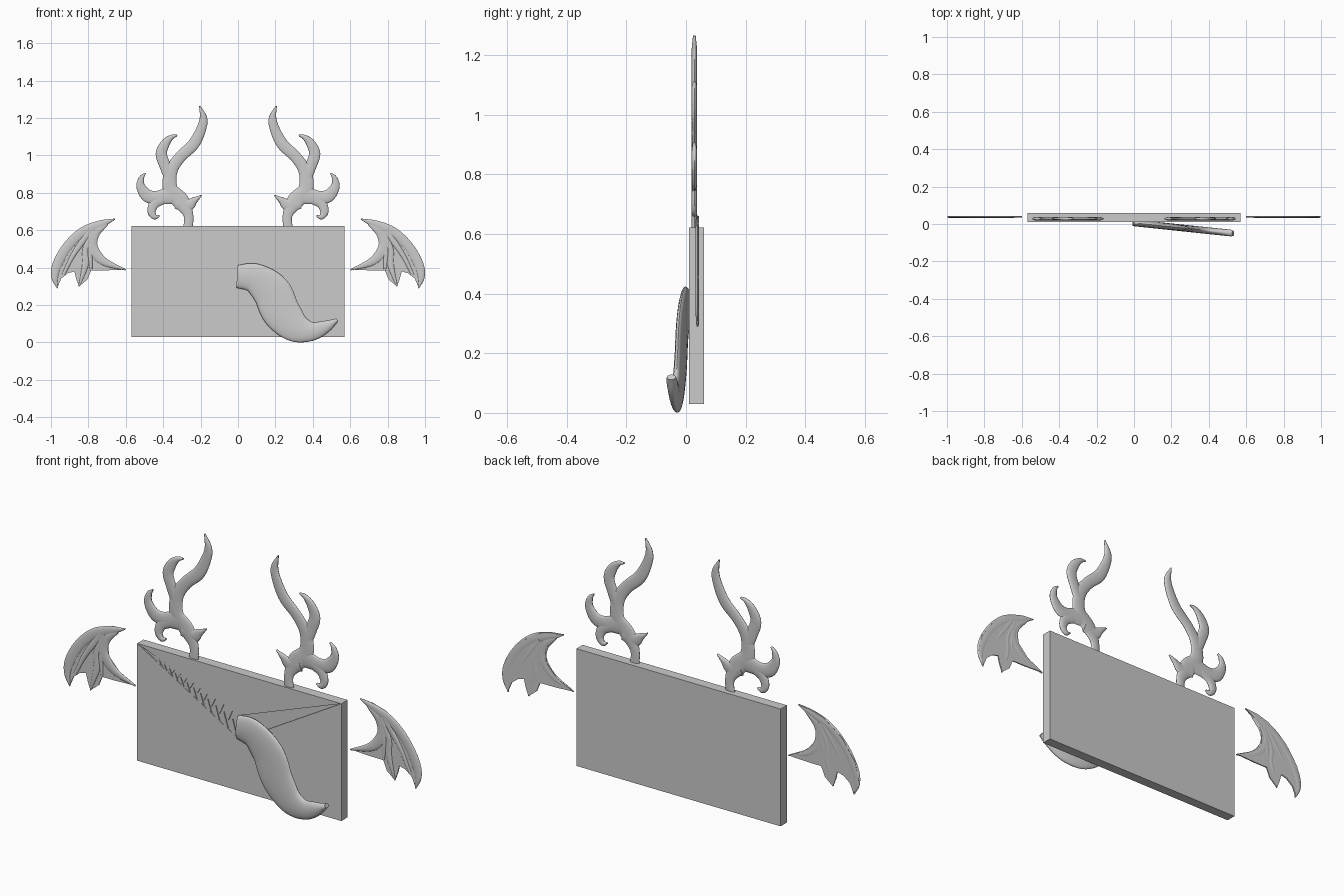
import bpy, bmesh, math
from mathutils import Vector

if "Cube" in bpy.data.objects:
    bpy.data.objects.remove(bpy.data.objects["Cube"])


def finish(bm, name, smooth):
    bmesh.ops.recalc_face_normals(bm, faces=bm.faces)
    me = bpy.data.meshes.new(name)
    bm.to_mesh(me)
    bm.free()
    ob = bpy.data.objects.new(name, me)
    bpy.context.collection.objects.link(ob)
    if smooth:
        bpy.ops.object.select_all(action='DESELECT')
        ob.select_set(True)
        bpy.context.view_layer.objects.active = ob
        bpy.ops.object.shade_smooth_by_angle(angle=math.radians(50))
    return ob


def add_prism(bm, pts, y0, y1, s=1):
    """Extrude an xz outline from y0 to y1."""
    a = [bm.verts.new((s * x, y0, z)) for x, z in pts]
    b = [bm.verts.new((s * x, y1, z)) for x, z in pts]
    bm.faces.new(a)
    bm.faces.new(b[::-1])
    for i in range(len(a)):
        j = (i + 1) % len(a)
        bm.faces.new((a[i], b[i], b[j], a[j]))


def spline(p, sub):
    """Catmull-Rom through the points."""
    q = [Vector(v) for v in p]
    q = [2 * q[0] - q[1]] + q + [2 * q[-1] - q[-2]]
    out = []
    for i in range(1, len(q) - 2):
        a, b, c, d = q[i - 1:i + 3]
        for k in range(sub):
            t = k / sub
            out.append(0.5 * (2 * b + (c - a) * t + (2 * a - 5 * b + 4 * c - d) * t * t
                              + (3 * b - a - 3 * c + d) * t ** 3))
    return out + [q[-2]]


def add_horn(bm, path, y, depth, s=1, shear=0.0, sub=6, n=16):
    """Sweep a flat oval along (x, z, half width) points."""
    c = spline(path, sub)
    rings = []
    for i, p in enumerate(c):
        t = c[min(i + 1, len(c) - 1)] - c[max(i - 1, 0)]
        side = Vector((-t.y, t.x)).normalized()
        w = max(p.z, 0.002)
        d = depth * min(1, 0.4 + 40 * w)
        ring = []
        for k in range(n):
            a = 2 * math.pi * k / n
            x = p.x + side.x * w * math.cos(a)
            z = p.y + side.y * w * math.cos(a)
            ring.append(bm.verts.new((s * x, y + d * math.sin(a) + shear * x, z)))
        rings.append(ring)
    for r0, r1 in zip(rings, rings[1:]):
        for k in range(n):
            j = (k + 1) % n
            bm.faces.new((r0[k], r0[j], r1[j], r1[k]))
    bm.faces.new(rings[0])
    bm.faces.new(rings[-1][::-1])


# Envelope: slab with raised flap and pocket, leaving a shallow mouth
W, B, T = 0.57, 0.03, 0.622
LIP_UP, LIP_LOW = 0.41, 0.29
bm = bmesh.new()
add_prism(bm, [(-W, B), (W, B), (W, T), (-W, T)], 0.016, 0.06)
add_prism(bm, [(-W, T), (0, LIP_UP), (W, T)], 0.01, 0.016)
add_prism(bm, [(-W, B), (W, B), (W, T), (0, LIP_LOW), (-W, T)], 0.01, 0.016)
finish(bm, "envelope", False)

# Teeth growing toward the middle of the mouth
bm = bmesh.new()
t = 0.17
while t < 0.95:
    step = 0.035 + 0.06 * t
    for off, start, end in ((0, LIP_UP, LIP_LOW), (0.5, LIP_LOW, LIP_UP)):
        def lip(u, f):
            return (-W * (1 - u), T + u * (start + f * (end - start) - T))
        a = t + off * step
        b = min(a + step, 1)
        add_prism(bm, [lip(a, 0), lip((a + b) / 2, 0.62), lip(b, 0)], 0.011 + 0.001 * off, 0.017)
    t += step
finish(bm, "teeth", False)

# Tongue leaning forward out of the mouth
bm = bmesh.new()
add_horn(bm, [(-0.005, 0.353, 0.06), (0.09, 0.343, 0.08), (0.18, 0.27, 0.102),
              (0.23, 0.165, 0.102), (0.305, 0.085, 0.083), (0.39, 0.06, 0.053),
              (0.47, 0.085, 0.033), (0.53, 0.12, 0.01)],
         0.006, 0.018, shear=-0.105, sub=8, n=24)
finish(bm, "tongue", True)

ANTLER = [
    # beam
    [(.27, .59, .026), (.265, .68, .026), (.305, .755, .045), (.362, .82, .04),
     (.358, .915, .034), (.31, .99, .03), (.238, 1.06, .031), (.197, 1.14, .026),
     (.185, 1.2, .02), (.205, 1.265, .003)],
    # brow spike
    [(.33, .75, .035), (.27, .735, .035), (.23, .762, .017), (.195, .787, .003)],
    # upper hook
    [(.36, .87, .03), (.39, .945, .03), (.41, 1.01, .03), (.388, 1.065, .024),
     (.355, 1.098, .013), (.325, 1.107, .004)],
    # outer hook
    [(.35, .79, .05), (.43, .775, .036), (.485, .785, .034), (.52, .835, .024),
     (.515, .88, .014), (.495, .905, .004)],
    # lower hook
    [(.39, .78, .035), (.445, .745, .028), (.462, .70, .022), (.445, .672, .015),
     (.42, .677, .004)],
]

WING = [(.655, .66), (.725, .655), (.795, .635), (.90, .56), (.975, .455), (.995, .365),
        (.965, .295), (.945, .342), (.91, .37), (.875, .38), (.865, .34), (.85, .30),
        (.805, .337), (.785, .385), (.715, .385), (.60, .39), (.69, .433), (.75, .497),
        (.755, .56), (.725, .615)]
WING_BONES = [
    [(.657, .66, .003), (.74, .63, .022), (.83, .59, .026), (.91, .515, .026),
     (.965, .42, .026), (.98, .35, .018), (.965, .29, .003)],
    [(.70, .635, .008), (.765, .58, .025), (.78, .51, .03), (.72, .435, .022), (.60, .388, .003)],
    [(.77, .60, .02), (.815, .50, .016), (.815, .42, .018), (.85, .30, .003)],
    [(.77, .60, .02), (.79, .48, .015), (.785, .385, .006)],
    [(.79, .60, .02), (.88, .47, .013), (.935, .36, .008)],
]

for s, side in ((-1, "left"), (1, "right")):
    # Antler
    bm = bmesh.new()
    for p in ANTLER:
        add_horn(bm, p, 0.028, 0.009, s)
    finish(bm, side + "_antler", True)
    # Bat wing: thin membrane with bones on the front
    bm = bmesh.new()
    add_prism(bm, WING, 0.037, 0.043, s)
    for p in WING_BONES:
        add_horn(bm, p, 0.038, 0.006, s, n=12)
    finish(bm, side + "_wing", True)
